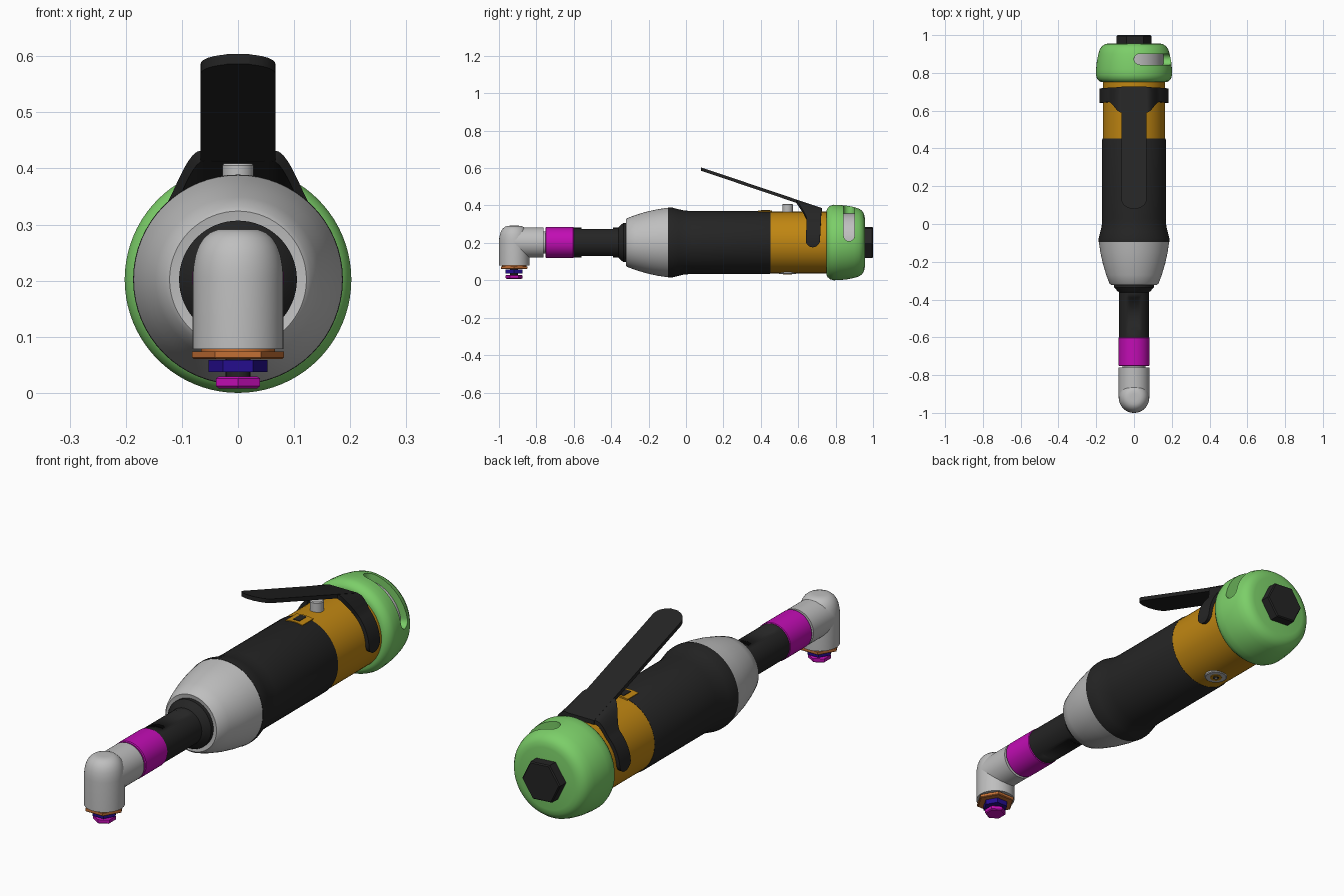
import bpy, bmesh, math
from math import sin, cos, radians, pi, sqrt

cube = bpy.data.objects.get("Cube")
if cube:
    bpy.data.objects.remove(cube, do_unlink=True)

CZ = 0.202  # height of the tool's long axis


def material(name, rgb):
    m = bpy.data.materials.new(name)
    m.use_nodes = True
    m.diffuse_color = (*rgb, 1)
    bsdf = next(n for n in m.node_tree.nodes if n.type == 'BSDF_PRINCIPLED')
    bsdf.inputs["Base Color"].default_value = (*rgb, 1)
    return m


BLACK = material("black rubber", (0.018, 0.018, 0.018))
GREY = material("light grey metal", (0.52, 0.52, 0.52))
GREEN = material("green", (0.20, 0.62, 0.14))
GOLD = material("golden brown", (0.53, 0.24, 0.006))
MAGENTA = material("magenta", (0.54, 0.004, 0.46))
COPPER = material("copper orange", (0.55, 0.16, 0.035))
BLUE = material("deep blue", (0.018, 0.004, 0.27))


def activate(ob):
    bpy.ops.object.select_all(action='DESELECT')
    ob.select_set(True)
    bpy.context.view_layer.objects.active = ob


def smooth(ob):
    activate(ob)
    bpy.ops.object.shade_smooth_by_angle(angle=radians(32))


def loft(name, rings, mat, shade=True):
    """Skin a row of equal-sized point rings and cap both ends."""
    bm = bmesh.new()
    vs = [[bm.verts.new(p) for p in ring] for ring in rings]
    n = len(vs[0])
    for a, b in zip(vs, vs[1:]):
        for i in range(n):
            j = (i + 1) % n
            bm.faces.new((a[i], a[j], b[j], b[i]))
    bm.faces.new(vs[0])
    bm.faces.new(vs[-1])
    bmesh.ops.recalc_face_normals(bm, faces=bm.faces)
    me = bpy.data.meshes.new(name)
    bm.to_mesh(me)
    bm.free()
    me.materials.append(mat)
    ob = bpy.data.objects.new(name, me)
    bpy.context.collection.objects.link(ob)
    if shade:
        smooth(ob)
    return ob


def lathe_y(name, profile, mat, segs=64, turn=0.0):
    """Turned part on the long axis; profile is (y, radius)."""
    angles = [turn + 2 * pi * i / segs for i in range(segs)]
    return loft(name, [[(r * sin(a), y, CZ + r * cos(a)) for a in angles]
                       for y, r in profile], mat)


def lathe_z(name, profile, mat, y=0.0, segs=48, turn=0.0):
    """Turned part on an upright axis; profile is (z, radius)."""
    angles = [turn + 2 * pi * i / segs for i in range(segs)]
    return loft(name, [[(r * cos(a), y + r * sin(a), z) for a in angles]
                       for z, r in profile], mat)


def on_axis(a, r, y):
    return (r * sin(a), y, CZ + r * cos(a))


def band(name, angles, span, r_in, r_out, mat, shade=True):
    """Curved plate around the long axis; span(angle) gives its y limits."""
    rings = []
    for a in angles:
        y0, y1 = span(a)
        rings.append([on_axis(a, r_out, y0), on_axis(a, r_out, y1),
                      on_axis(a, r_in, y1), on_axis(a, r_in, y0)])
    return loft(name, rings, mat, shade)


def steps(a, b, n):
    return [a + (b - a) * i / n for i in range(n + 1)]


def round_end(d, r):
    """Half width at distance d from a rounded end of radius r."""
    return r if d >= r else max(0.003, r * sqrt(max(0, 1 - (1 - d / r) ** 2)))


# Main body
lathe_y("motor_housing", [(0.40, 0.160), (0.40, 0.165), (0.77, 0.165)], GOLD)
lathe_y("rubber_grip", [(-0.097, 0.180), (-0.095, 0.187), (-0.075, 0.187), (-0.04, 0.178),
                        (-0.01, 0.171), (0.03, 0.1685), (0.445, 0.1685), (0.452, 0.166)], BLACK)
lathe_y("nose_cone", [(-0.318, 0.100), (-0.322, 0.122), (-0.315, 0.130), (-0.27, 0.147),
                      (-0.21, 0.165), (-0.15, 0.178), (-0.095, 0.186)], GREY)

# Keyed tab at the top rear edge of the grip
band("grip_tab", steps(-0.24, 0.24, 8), lambda a: (0.385, 0.46), 0.15, 0.1715, GOLD)
band("grip_tab_slot", steps(-0.09, 0.09, 4), lambda a: (0.40, 0.45), 0.15, 0.1735, BLACK)

# Neck with wrench flats above and below
neck = lathe_y("neck", [(-0.61, 0.079), (-0.56, 0.079), (-0.559, 0.079), (-0.391, 0.079),
                        (-0.39, 0.079), (-0.362, 0.079), (-0.355, 0.088), (-0.335, 0.105),
                        (-0.31, 0.105)], BLACK)
for v in neck.data.vertices:
    if -0.5595 < v.co.y < -0.3905:
        v.co.z = min(max(v.co.z, CZ - 0.071), CZ + 0.071)
lathe_y("neck_sleeve", [(-0.752, 0.078), (-0.749, 0.082), (-0.603, 0.082), (-0.60, 0.079)], MAGENTA)
lathe_y("neck_joint", [(-0.80, 0.06), (-0.70, 0.06)], GREY, 32)

# Right-angle head
HY = -0.919
lathe_y("head_arm", [(HY, 0.081), (-0.761, 0.081)], GREY)
lathe_z("head", [(0.078, 0.081), (0.205, 0.081), (0.225, 0.0795), (0.245, 0.076),
                 (0.262, 0.070), (0.276, 0.061), (0.286, 0.049), (0.291, 0.036),
                 (0.292, 0.02)], GREY, HY)

# Collet stack under the head
lathe_z("lock_ring", [(0.070, 0.066), (0.080, 0.066)], COPPER, HY)
lathe_z("lock_nut", [(0.060, 0.078), (0.063, 0.082), (0.074, 0.082)], COPPER, HY, 6)
lathe_z("collet_shaft", [(0.015, 0.022), (0.065, 0.022)], BLACK, HY, 24)
lathe_z("collet_body", [(0.037, 0.053), (0.059, 0.053)], BLUE, HY, 6)
lathe_z("collet_nut", [(0.008, 0.040), (0.012, 0.045), (0.026, 0.045), (0.029, 0.040)],
        MAGENTA, HY, 6, pi / 2)

# Rear cap with a curved exhaust slot
cap = lathe_y("rear_cap", [(0.752, 0.150), (0.752, 0.174), (0.758, 0.186), (0.772, 0.197),
                           (0.79, 0.202), (0.82, 0.201), (0.86, 0.197), (0.90, 0.189),
                           (0.925, 0.181), (0.942, 0.169), (0.952, 0.153), (0.956, 0.133)],
              GREEN, 80)


def slot_span(a):
    d = min(a, radians(88) - a) * 0.18
    h = round_end(d, 0.029)
    return 0.872 - h, 0.872 + h


end = [radians(x) for x in (0, 0.5, 1.5, 3, 5, 7, 9.5)]
slot_angles = end + steps(radians(13), radians(75), 14) + [radians(88) - a for a in reversed(end)]
cutter = band("slot_cutter", slot_angles, slot_span, 0.150, 0.25, GREEN, False)
cutter.hide_render = True
activate(cap)
mod = cap.modifiers.new("slot", 'BOOLEAN')
mod.operation = 'DIFFERENCE'
mod.solver = 'EXACT'
mod.object = cutter
bpy.ops.object.modifier_apply(modifier=mod.name)
bpy.data.objects.remove(cutter, do_unlink=True)
smooth(cap)
lathe_y("exhaust_core", [(0.80, 0.156), (0.93, 0.156)], GREY)
lathe_y("air_inlet_hex", [(0.94, 0.092), (0.995, 0.092), (1.0, 0.087)], BLACK, 6, pi / 2 + 0.07)

# Throttle lever: straight paddle plus a saddle hugging the housing
SLOPE = (0.604 - 0.386) / (0.08 - 0.727)


def lever_z(y):
    return 0.604 + SLOPE * (y - 0.08)


paddle = []
for y in [0.08, 0.082, 0.086, 0.092, 0.10, 0.11, 0.122, 0.135, 0.3, 0.5, 0.728]:
    t = max(0, 1 - (y - 0.08) / 0.055)
    w = 0.067 * max(0.3, (1 - t ** 2.2) ** 0.5)
    z = lever_z(y)
    paddle.append([(-w, y, z), (w, y, z), (w, y, z - 0.018), (-w, y, z - 0.018)])
loft("lever_paddle", paddle, BLACK)

REACH = radians(98)
saddle = []
tip = [radians(x) for x in (0, 0.4, 1.2, 2.5, 4.5, 7, 10)]
half = [REACH - a for a in tip] + steps(radians(82), radians(50), 5) + steps(radians(47), 0, 18)
for a in half + [-x for x in reversed(half[:-1])]:
    t = min(1, max(0, (radians(47) - abs(a)) / radians(26)))
    w = t * t * (3 - 2 * t)
    h = round_end((REACH - abs(a)) * 0.183, 0.038)
    lean = 0.690 - 0.012 * min(1, abs(a) / radians(90))
    y0, y1 = lean - h - 0.06 * w, lean + h
    ring = []
    for r, y in ((0.183, y0), (0.183, y1), (0.167, y1), (0.167, y0)):
        x, _, z = on_axis(a, r, y)
        top = lever_z(y) - (0.0 if r > 0.18 else 0.018)
        ring.append((x, y, z * (1 - w) + (top - 0.0005) * w))
    saddle.append(ring)
loft("lever_saddle", saddle, BLACK)

# Valve pin under the lever and regulator screw below the housing
VY = 0.543
lathe_z("valve_pin", [(0.34, 0.028), (0.405, 0.028), (0.409, 0.025)], GREY, VY, 32)
lathe_z("regulator_disc", [(0.034, 0.044), (0.037, 0.048), (0.07, 0.048)], GREY, VY, 40)
lathe_z("regulator_ring", [(0.032, 0.025), (0.05, 0.025)], GOLD, VY, 24)
lathe_z("regulator_socket", [(0.031, 0.014), (0.05, 0.014)], BLACK, VY, 6)
lathe_z("regulator_pin", [(0.030, 0.006), (0.05, 0.006)], GREY, VY, 12)
